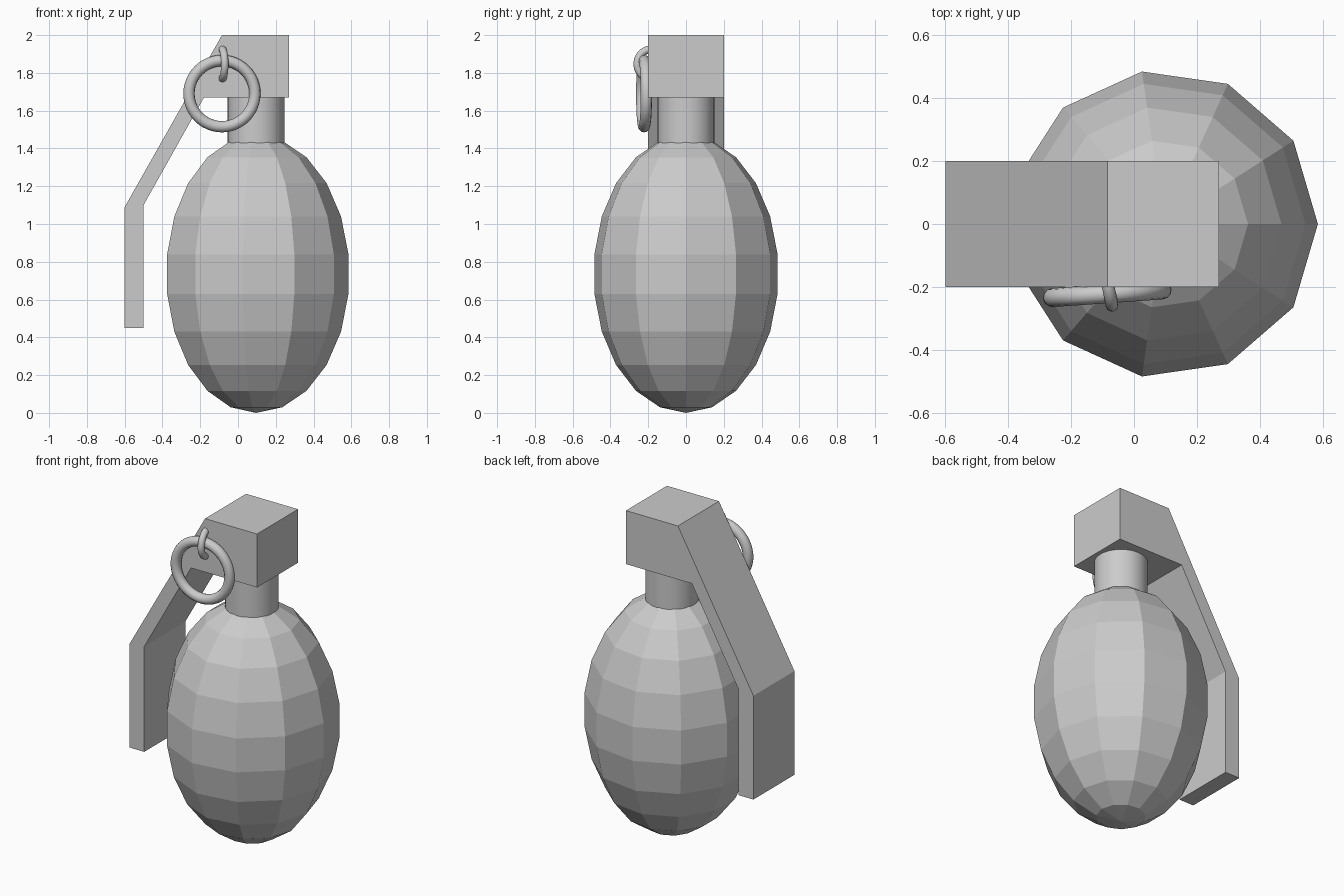
import bpy, bmesh, math

if "Cube" in bpy.data.objects:
    bpy.data.objects.remove(bpy.data.objects["Cube"])

AXIS_X = 0.095  # centre line of body and neck


def torus(name, loc, rot, major, minor):
    bpy.ops.mesh.primitive_torus_add(location=loc, rotation=[math.radians(a) for a in rot],
                                     major_radius=major, minor_radius=minor,
                                     major_segments=48, minor_segments=12)
    bpy.context.object.name = name
    bpy.ops.object.shade_smooth()


def extrude_profile(name, points, half_width):
    bm = bmesh.new()
    face = bm.faces.new([bm.verts.new((x, -half_width, z)) for x, z in points])
    ext = bmesh.ops.extrude_face_region(bm, geom=[face])
    moved = [v for v in ext["geom"] if isinstance(v, bmesh.types.BMVert)]
    bmesh.ops.translate(bm, verts=moved, vec=(0, 2 * half_width, 0))
    bmesh.ops.recalc_face_normals(bm, faces=bm.faces)
    mesh = bpy.data.meshes.new(name)
    bm.to_mesh(mesh)
    bm.free()
    bpy.context.collection.objects.link(bpy.data.objects.new(name, mesh))


# faceted egg-shaped body
bpy.ops.mesh.primitive_uv_sphere_add(segments=11, ring_count=11, radius=1, location=(AXIS_X, 0, 0.735))
body = bpy.context.object
body.name = "body"
body.scale = (0.495, 0.495, 0.735)
# put a corner of the 11-gon on +x
bpy.context.view_layer.update()
corner = max(body.data.vertices, key=lambda v: (round(v.co.x ** 2 + v.co.y ** 2, 3), v.co.x)).co
body.rotation_euler.z = -math.atan2(corner.y, corner.x)

# round neck
bpy.ops.mesh.primitive_cylinder_add(vertices=32, radius=0.15, depth=0.27, location=(AXIS_X, 0, 1.565))
bpy.context.object.name = "neck"
bpy.ops.object.shade_smooth_by_angle(angle=math.radians(30))

# head block with bent safety lever
extrude_profile("head_and_lever",
                [(-0.085, 2.0), (0.27, 2.0), (0.27, 1.67), (-0.18, 1.67),
                 (-0.5, 1.1), (-0.5, 0.45), (-0.6, 0.45), (-0.6, 1.09)], 0.2)

# pull ring and the small loop that holds it
torus("pull_ring", (-0.085, -0.222, 1.69), (90, 0, 4), 0.175, 0.03)
torus("ring_loop", (-0.085, -0.182, 1.847), (0, 90, 11), 0.078, 0.02)
